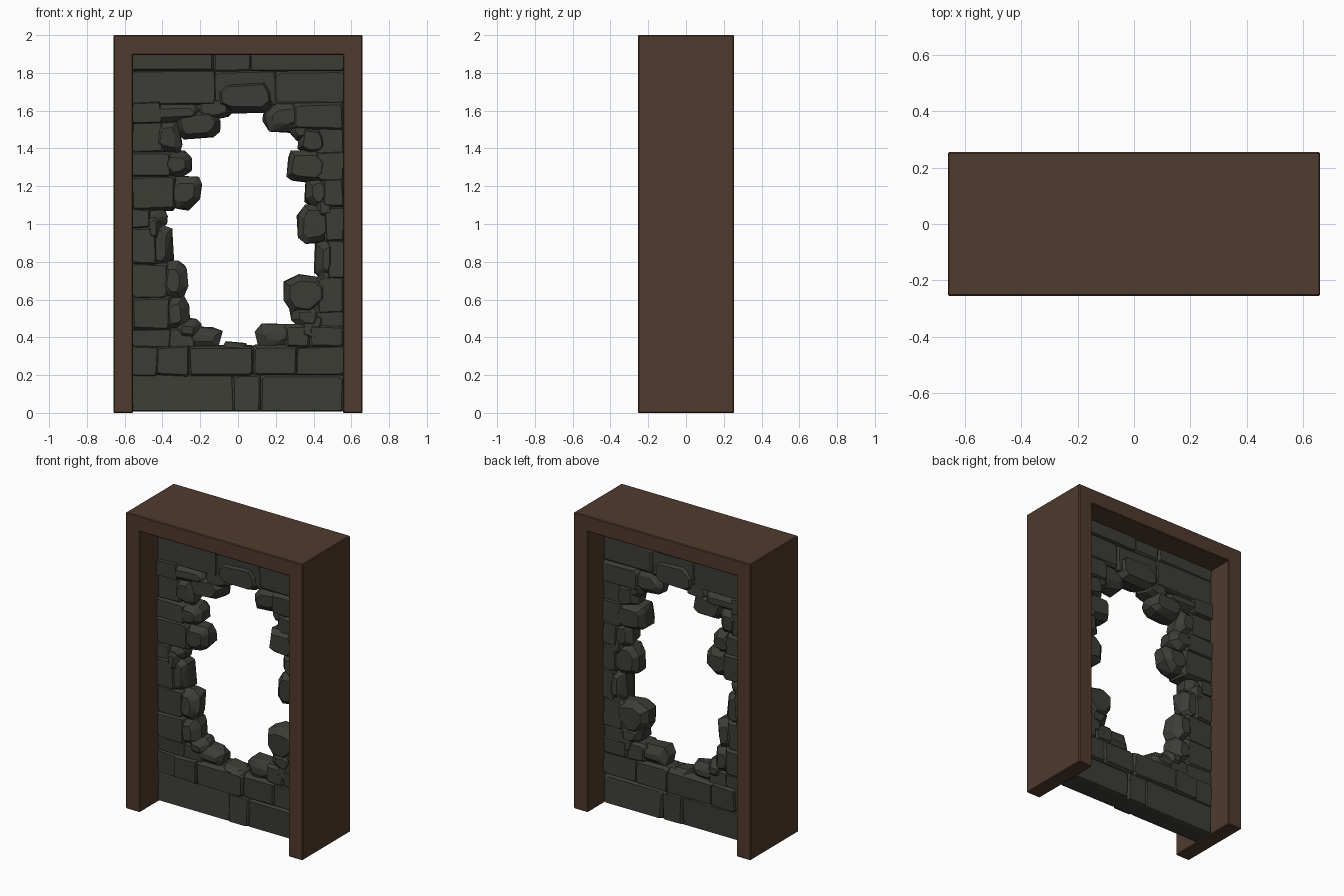
import bpy, bmesh, random
from mathutils import Vector

if "Cube" in bpy.data.objects:
    bpy.data.objects.remove(bpy.data.objects["Cube"])

random.seed(7)


def material(name, rgb):
    m = bpy.data.materials.new(name)
    m.diffuse_color = (*rgb, 1)
    m.use_nodes = True
    m.node_tree.nodes["Principled BSDF"].inputs["Base Color"].default_value = m.diffuse_color
    return m


WOOD = material("brown wood", (0.080, 0.043, 0.027))
STONE = material("dark grey stone", (0.046, 0.047, 0.038))


def finish(bm, name, mat):
    bmesh.ops.recalc_face_normals(bm, faces=bm.faces)
    me = bpy.data.meshes.new(name)
    bm.to_mesh(me)
    bm.free()
    me.materials.append(mat)
    ob = bpy.data.objects.new(name, me)
    bpy.context.collection.objects.link(ob)
    return ob


def beam(name, x0, x1, z0, z1):
    """Square timber with narrow chamfers."""
    bm = bmesh.new()
    bmesh.ops.create_cube(bm, size=1)
    for v in bm.verts:
        v.co = Vector(((x0 + x1) / 2 + v.co.x * (x1 - x0), v.co.y * 0.51,
                       (z0 + z1) / 2 + v.co.z * (z1 - z0)))
    bmesh.ops.bevel(bm, geom=bm.edges[:], offset=0.005, segments=1, affect='EDGES')
    finish(bm, name, WOOD)


# Wooden door frame
beam("left_post", -0.66, -0.555, 0, 1.91)
beam("right_post", 0.555, 0.66, 0, 1.91)
beam("top_beam", -0.66, 0.66, 1.895, 2.0)


def stone(name, x0, x1, z0, z1, rough=False):
    """Chipped block: convex hull of a corner-cut outline with a raised face on both sides."""
    w, h = x1 - x0, z1 - z0
    s = min(w, h)
    lo, hi = (0.12, 0.42) if rough else (0.03, 0.12)
    j = 0.012 if rough else 0.006
    outline = []
    for cx, cz, sx, sz in ((x0, z0, 1, 1), (x1, z0, -1, 1), (x1, z1, -1, -1), (x0, z1, 1, -1)):
        a, b = random.uniform(lo, hi) * s, random.uniform(lo, hi) * s
        outline += [(cx + sx * a, cz), (cx, cz + sz * b)]
    mx, mz = (x0 + x1) / 2, (z0 + z1) / 2
    bulge = random.uniform(-0.008, 0.012)
    inset = random.uniform(0.025, 0.045) if rough else random.uniform(0.008, 0.018)
    bm = bmesh.new()
    for side, edge, face in ((-1, 0.045, 0.065), (1, 0.07, 0.09)):
        tilt = random.uniform(-0.06, 0.06)
        for px, pz in outline:
            px += random.uniform(-j, j)
            pz += random.uniform(-j, j)
            e = edge - (random.uniform(0.005, 0.03) if rough else 0)
            bm.verts.new((px, side * e, max(pz, 0.008)))
            qx = mx + (px - mx) * max(0.3, 1 - 2 * inset / w)
            qz = mz + (pz - mz) * max(0.3, 1 - 2 * inset / h)
            bm.verts.new((qx, side * (face + bulge + tilt * (qz - mz)), max(qz, 0.012)))
    res = bmesh.ops.convex_hull(bm, input=bm.verts[:])
    junk = {g for g in res["geom_interior"] + res["geom_unused"] if isinstance(g, bmesh.types.BMVert)}
    bmesh.ops.delete(bm, geom=list(junk), context='VERTS')
    bmesh.ops.dissolve_limit(bm, angle_limit=0.1, verts=bm.verts[:], edges=bm.edges[:])
    finish(bm, name, STONE)


# Courses of the wall: z0, z1, then the x positions of the joints
full_rows = [(0.0, 0.2, -0.56, -0.03, 0.12, 0.56),
             (0.2, 0.35, -0.56, -0.43, -0.26, 0.08, 0.31, 0.56),
             (1.64, 1.81, -0.56, -0.12, 0.2, 0.56),
             (1.81, 1.91, -0.56, -0.13, 0.07, 0.56)]
left_rows = [(0.35, 0.44, -0.56, -0.36, -0.23, -0.09),
             (0.44, 0.61, -0.56, -0.36, -0.26),
             (0.61, 0.79, -0.56, -0.37, -0.27),
             (0.79, 0.98, -0.56, -0.43, -0.35),
             (0.98, 1.08, -0.56, -0.47, -0.38),
             (1.08, 1.25, -0.56, -0.34, -0.19),
             (1.25, 1.38, -0.56, -0.36, -0.25),
             (1.38, 1.54, -0.56, -0.40, -0.30),
             (1.54, 1.64, -0.56, -0.41, -0.2)]
right_rows = [(0.35, 0.46, 0.10, 0.25, 0.38, 0.56),
              (0.44, 0.57, 0.28, 0.40, 0.56),
              (0.53, 0.72, 0.25, 0.42, 0.56),
              (0.72, 0.91, 0.41, 0.48, 0.56),
              (0.91, 1.09, 0.32, 0.46, 0.56),
              (1.09, 1.24, 0.36, 0.45, 0.56),
              (1.23, 1.38, 0.26, 0.42, 0.56),
              (1.37, 1.51, 0.32, 0.42, 0.56),
              (1.50, 1.64, 0.14, 0.30, 0.56)]

O = 0.007  # overlap that closes the joints
for label, rows in (("full", full_rows), ("left", left_rows), ("right", right_rows)):
    for r, (z0, z1, *cuts) in enumerate(rows):
        n = len(cuts) - 1
        for i in range(n):
            broken = (label == "left" and i == n - 1) or (label == "right" and i == 0)
            x0, x1 = cuts[i] - O, cuts[i + 1] + O
            if broken and label == "left":
                x0, x1 = x0 - 0.04, x1 - O
            elif broken:
                x0, x1 = x0 + O, x1 + 0.04
            stone(f"{label}_wall_stone_{r}_{i}", x0, x1, z0 - O, z1 + O, broken)

# Loose broken stones around the hole and in the bottom course
chunks = [(-0.32, -0.10, 1.45, 1.60), (-0.22, -0.04, 1.55, 1.68), (-0.11, 0.18, 1.59, 1.76),
          (0.28, 0.42, 1.44, 1.58), (-0.08, 0.05, 0.30, 0.37), (-0.03, 0.14, 0.06, 0.22),
          (0.33, 0.46, 0.38, 0.54), (-0.34, -0.20, 0.38, 0.50), (0.40, 0.52, 1.02, 1.16),
          (-0.50, -0.40, 0.90, 1.06), (0.43, 0.54, 0.64, 0.78)]
for i, c in enumerate(chunks):
    stone(f"broken_stone_{i}", *c, rough=True)
